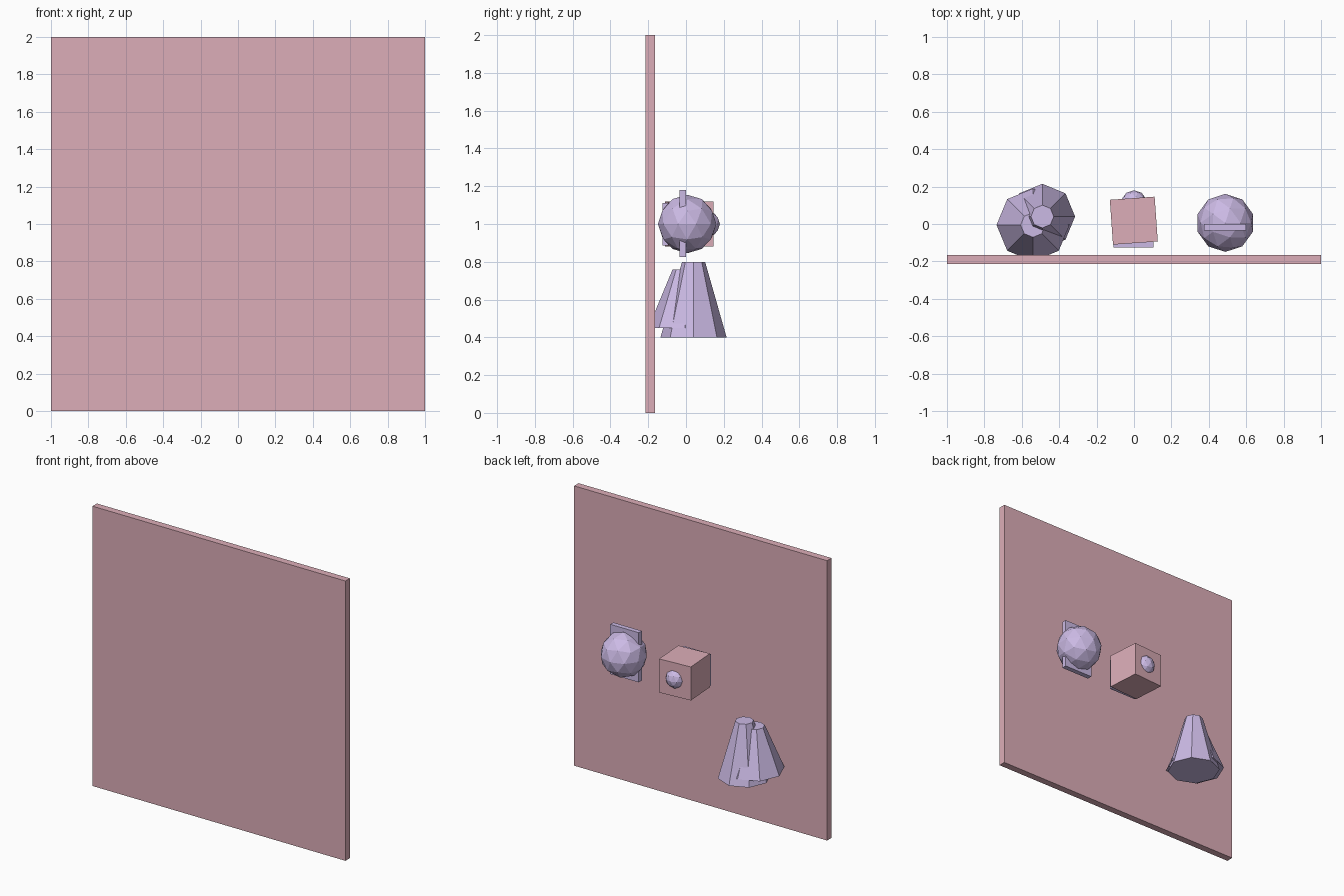
import bpy
from math import radians

if "Cube" in bpy.data.objects:
    bpy.data.objects.remove(bpy.data.objects["Cube"])


def material(name, rgb):
    m = bpy.data.materials.new(name)
    m.diffuse_color = (*rgb, 1)
    m.use_nodes = True
    m.node_tree.nodes["Principled BSDF"].inputs["Base Color"].default_value = m.diffuse_color
    return m


PINK = material("pink", (0.72, 0.42, 0.48))
PURPLE = material("purple", (0.60, 0.49, 0.78))


def finish(name, mat):
    ob = bpy.context.object
    ob.name = name
    ob.data.materials.append(mat)
    return ob


def box(name, loc, size, mat, turn=0):
    bpy.ops.mesh.primitive_cube_add(size=1, location=loc, rotation=(0, 0, radians(turn)))
    ob = finish(name, mat)
    ob.scale = size
    return ob


def ball(name, loc, r):
    bpy.ops.mesh.primitive_ico_sphere_add(subdivisions=2, radius=r, location=loc)
    return finish(name, PURPLE)


def cone(name, x, y, z0, z1, r0, r1):
    bpy.ops.mesh.primitive_cone_add(vertices=8, radius1=r0, radius2=r1, depth=z1 - z0,
                                    location=(x, y, (z0 + z1) / 2))
    return finish(name, PURPLE)


# Backing panel
box("wall_panel", (0, -0.19, 1), (2, 0.05, 2), PINK)

# Faceted ball with a plate through it
ball("large_ball", (0.488, 0.006, 1), 0.155)
box("ball_plate", (0.487, -0.018, 1.003), (0.225, 0.035, 0.355), PURPLE)

# Turned cube, block poking out toward the wall, and small rear ball
box("turned_cube", (-0.001, 0.018, 1), (0.24, 0.24, 0.24), PINK, -176)
box("inner_block", (-0.003, -0.015, 0.998), (0.215, 0.22, 0.225), PURPLE)
ball("small_ball", (0, 0.11, 1), 0.07)

# Two overlapping truncated cones
cone("tall_cone", -0.49, 0.04, 0.4, 0.8, 0.175, 0.061)
cone("short_cone", -0.54, -0.005, 0.45, 0.76, 0.195, 0.066)
